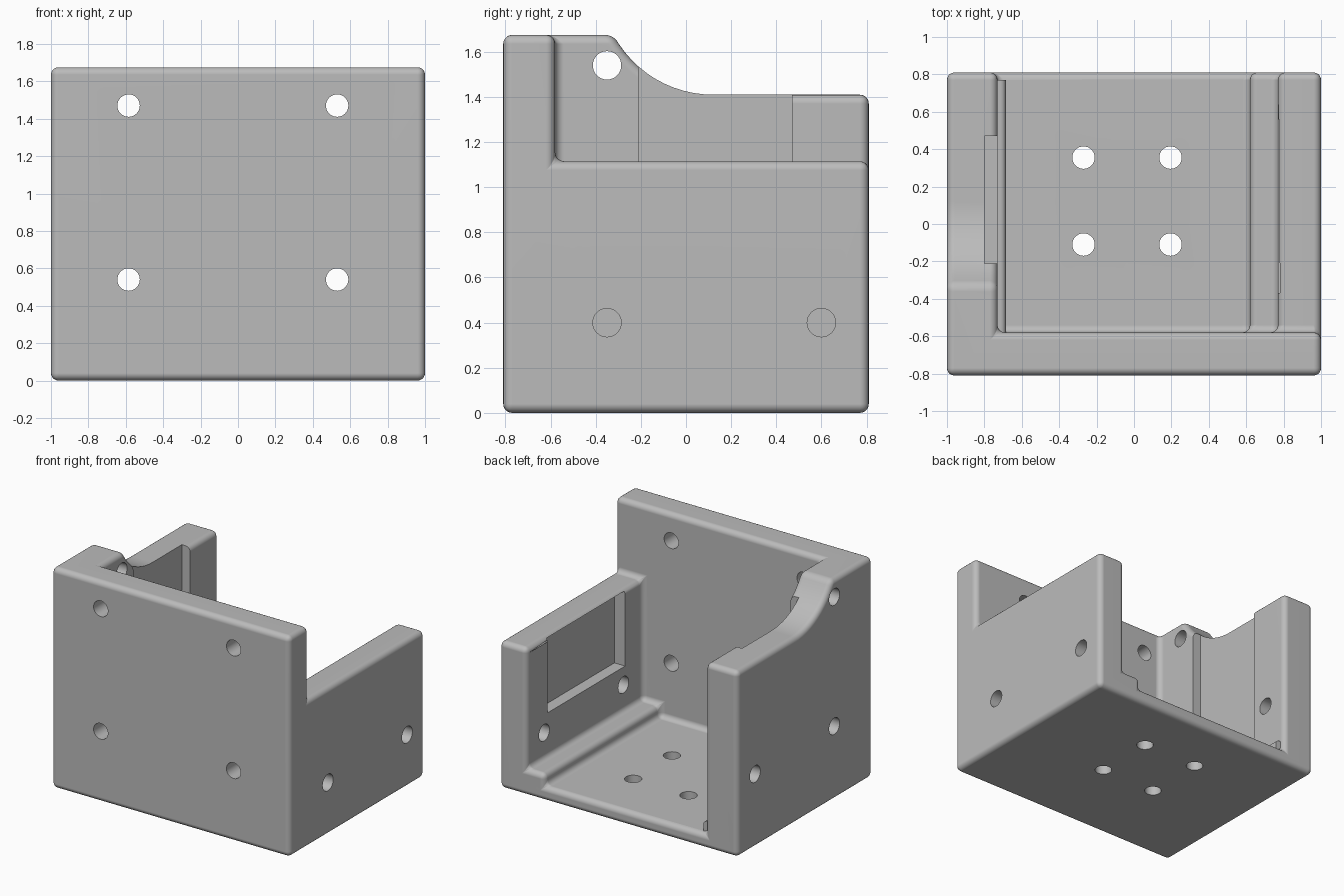
import bpy, bmesh, math

if "Cube" in bpy.data.objects:
    bpy.data.objects.remove(bpy.data.objects["Cube"])

grey = bpy.data.materials.new("plain grey")
grey.diffuse_color = (0.5, 0.5, 0.5, 1)
grey.use_nodes = True
grey.node_tree.nodes["Principled BSDF"].inputs["Base Color"].default_value = grey.diffuse_color


def prism(name, profile, axis, lo, hi):
    """Extrude a 2D profile along an axis (0 = x, 1 = y, 2 = z)."""
    def place(p, t):
        return {0: (t, p[0], p[1]), 1: (p[0], t, p[1]), 2: (p[0], p[1], t)}[axis]
    bm = bmesh.new()
    a = [bm.verts.new(place(p, lo)) for p in profile]
    b = [bm.verts.new(place(p, hi)) for p in profile]
    n = len(profile)
    bm.faces.new(a)
    bm.faces.new(b)
    for i in range(n):
        j = (i + 1) % n
        bm.faces.new((a[i], a[j], b[j], b[i]))
    bmesh.ops.recalc_face_normals(bm, faces=bm.faces[:])
    mesh = bpy.data.meshes.new(name)
    bm.to_mesh(mesh)
    bm.free()
    mesh.materials.append(grey)
    ob = bpy.data.objects.new(name, mesh)
    bpy.context.collection.objects.link(ob)
    return ob


def rect(x0, x1, y0, y1):
    return [(x0, y0), (x1, y0), (x1, y1), (x0, y1)]


def circle(cx, cy, r, n=32):
    return [(cx + r * math.cos(2 * math.pi * i / n),
             cy + r * math.sin(2 * math.pi * i / n)) for i in range(n)]


def apply(ob, mod):
    bpy.context.view_layer.objects.active = ob
    bpy.ops.object.modifier_apply(modifier=mod.name)


def combine(ob, tool, operation='DIFFERENCE'):
    mod = ob.modifiers.new("cut", 'BOOLEAN')
    mod.operation, mod.solver, mod.object = operation, 'EXACT', tool
    apply(ob, mod)
    bpy.data.objects.remove(tool)


# Solid block
body = prism("bracket_body", rect(-1, 1, -0.81, 0.81), 2, 0, 1.675)

# Cavity with the stepped floor and the lowered right wall
combine(body, prism("cavity", [
    (-0.73, 0.11), (0.62, 0.11), (0.62, 0.20), (0.77, 0.20), (0.77, 1.115),
    (1.2, 1.115), (1.2, 2), (-0.73, 2)], 1, -0.58, 1.2))

# Curved drop along the top of the left wall
R, cy, low = 0.5, 0.12, 1.41
sweep = math.acos((R - 0.265) / R)
curve = [(cy - R * math.sin(sweep * i / 12), low + R - R * math.cos(sweep * i / 12))
         for i in range(13)]
combine(body, prism("wall_drop", [(1.2, 2), (1.2, low)] + curve + [(curve[-1][0], 2)],
                    0, -1.2, -0.65))

# Rounded edges and inner fillets
bevel = body.modifiers.new("fillet", 'BEVEL')
bevel.width, bevel.segments = 0.04, 5
bevel.limit_method, bevel.angle_limit = 'ANGLE', math.radians(35)
bevel.use_clamp_overlap = False
apply(body, bevel)

# Small rounded ledge at the foot of the left wall
ledge = [(-0.78, 0.06), (-0.685, 0.06), (-0.685, 0.16)]
ledge += [(-0.715 + 0.03 * math.cos(math.pi * i / 10),
           0.16 + 0.03 * math.sin(math.pi * i / 10)) for i in range(1, 6)]
combine(body, prism("ledge", ledge + [(-0.78, 0.19)], 1, -0.62, 0.77), 'UNION')

# Inner recesses: open-topped on the left wall, closed on the right
combine(body, prism("left_recess", rect(-0.80, -0.70, -0.21, 0.47), 2, 0.35, 2))
combine(body, prism("right_recess", rect(0.70, 0.86, -0.37, 0.56), 2, 0.535, 1.10))

# Screw holes: profile centre, axis, range along the axis, radius
holes = [(x, z, 1, -1, -0.4, 0.06) for x in (-0.585, 0.53) for z in (0.54, 1.47)]
holes += [(x, y, 2, -0.2, 0.4, 0.06) for x in (-0.27, 0.195) for y in (-0.11, 0.355)]
holes += [(y, 0.40, 0, 0.6, 1.2, 0.063) for y in (-0.35, 0.60)]
holes += [(y, z, 0, -1.2, -0.6, 0.063) for y, z in ((-0.35, 1.54), (-0.35, 0.56), (0.60, 0.56))]
for u, v, axis, lo, hi, r in holes:
    combine(body, prism("hole", circle(u, v, r), axis, lo, hi))

# Smooth fillets, flat faces
bpy.ops.object.select_all(action='DESELECT')
body.select_set(True)
bpy.context.view_layer.objects.active = body
bpy.ops.object.shade_smooth_by_angle(angle=math.radians(30))
weighted = body.modifiers.new("flat_faces", 'WEIGHTED_NORMAL')
weighted.keep_sharp = True
